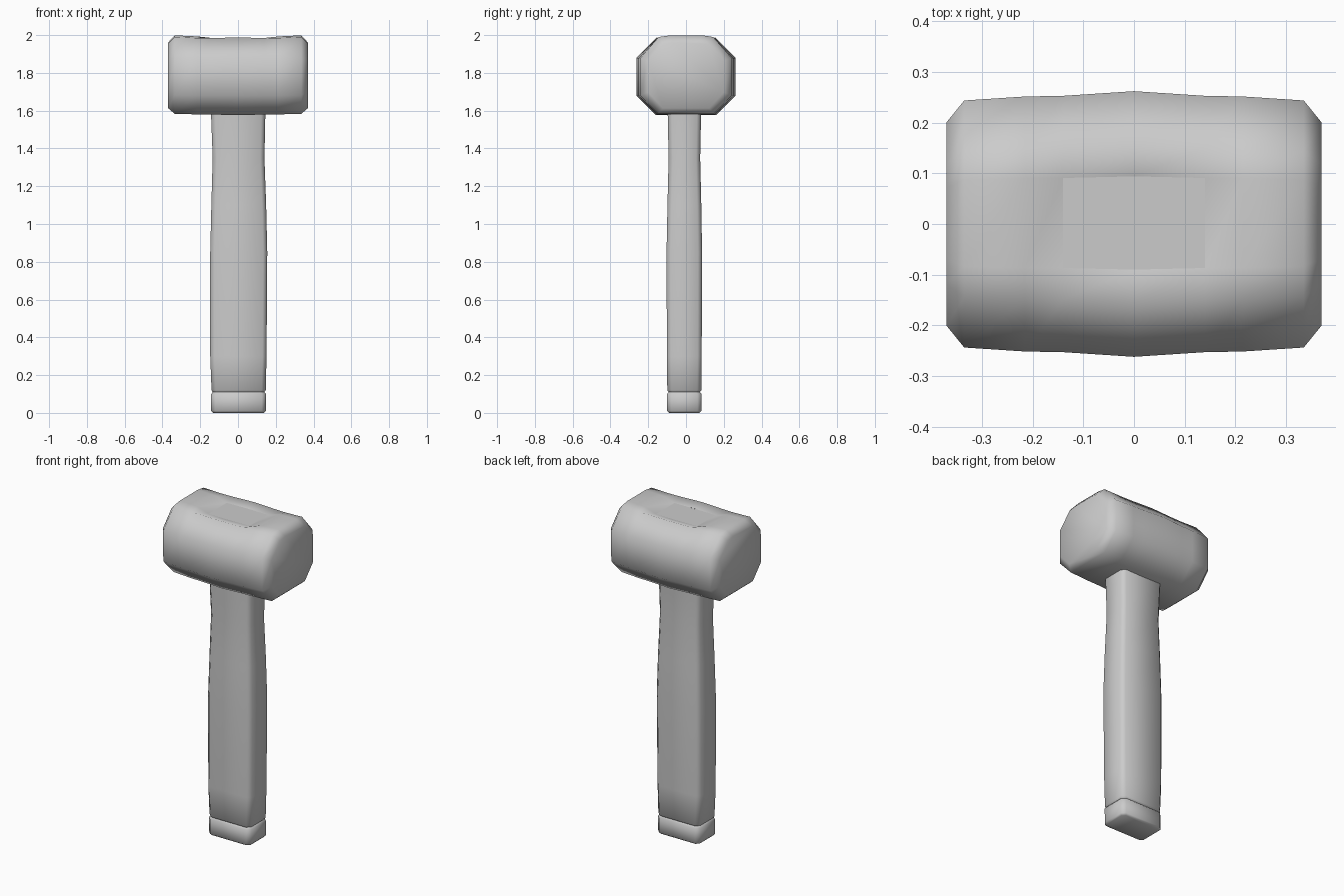
import bpy, bmesh, math

if "Cube" in bpy.data.objects:
    bpy.data.objects.remove(bpy.data.objects["Cube"])


def loft(name, rings, skip=None):
    """Skin a list of equal-length point rings, capping both ends."""
    bm = bmesh.new()
    rows = [[bm.verts.new(p) for p in ring] for ring in rings]
    n = len(rows[0])
    for a, b in zip(rows, rows[1:]):
        for i in range(n):
            j = (i + 1) % n
            bm.faces.new((a[i], a[j], b[j], b[i]))
    bm.faces.new(rows[0][::-1])
    bm.faces.new(rows[-1])
    if skip:
        holes = [f for f in bm.faces if skip(f.calc_center_median())]
        bmesh.ops.delete(bm, geom=holes, context='FACES')
    bmesh.ops.recalc_face_normals(bm, faces=bm.faces[:])
    me = bpy.data.meshes.new(name)
    bm.to_mesh(me)
    bm.free()
    ob = bpy.data.objects.new(name, me)
    bpy.context.collection.objects.link(ob)
    bpy.ops.object.select_all(action='DESELECT')
    ob.select_set(True)
    bpy.context.view_layer.objects.active = ob
    bpy.ops.object.shade_smooth_by_angle(angle=math.radians(62))
    return ob


def rect(z, x0, x1, y0, y1, c):
    """Rectangle with chamfered corners at height z."""
    return [(x0 + c, y0, z), (x1 - c, y0, z), (x1, y0 + c, z), (x1, y1 - c, z),
            (x1 - c, y1, z), (x0 + c, y1, z), (x0, y1 - c, z), (x0, y0 + c, z)]


# Handle: butt with a thin groove, swelling grip, narrow neck, end seen in the head
loft("handle", [rect(*s) for s in [
    (0.0, -0.132, 0.137, -0.090, 0.072, 0.018),
    (0.01, -0.142, 0.147, -0.100, 0.082, 0.022),
    (0.10, -0.142, 0.148, -0.100, 0.082, 0.022),
    (0.11, -0.134, 0.140, -0.092, 0.074, 0.022),
    (0.12, -0.140, 0.147, -0.099, 0.081, 0.022),
    (0.30, -0.147, 0.151, -0.101, 0.083, 0.022),
    (0.85, -0.147, 0.155, -0.103, 0.085, 0.022),
    (1.10, -0.141, 0.149, -0.098, 0.081, 0.022),
    (1.35, -0.134, 0.140, -0.092, 0.075, 0.022),
    (1.59, -0.143, 0.145, -0.097, 0.080, 0.022),
    (1.969, -0.142, 0.142, -0.091, 0.096, 0.002),
]])

# Mallet head: octagonal section lofted along x, bulging at the middle
PROFILE = [(-0.262, -0.11), (-0.262, 0.09), (-0.155, 0.198), (-0.090, 0.207),
           (0.094, 0.207), (0.155, 0.198), (0.262, 0.09), (0.262, -0.11),
           (0.160, -0.212), (-0.160, -0.212)]
MID = 1.789


def head_ring(x, sy, sz):
    ring = []
    for y, z in PROFILE:
        py, pz = y * sy, MID + z * sz
        if abs(y) < 0.1 and abs(x) < 0.15:      # dip around the handle eye
            pz = 1.97
        elif z > 0.15 and abs(x) > 0.3 and sz > 0.9:
            pz = min(2.0, pz + 0.009)
        ring.append((x, py, pz))
    return ring


half = [(0.37, 0.765, 0.83), (0.335, 0.93, 0.97), (0.215, 0.96, 0.985),
        (0.14, 0.965, 0.99)]
stations = [(-x, a, b) for x, a, b in half] + [(0, 1, 1)] + half[::-1]
loft("mallet_head", [head_ring(*s) for s in stations],
     skip=lambda c: abs(c.x) < 0.1 and abs(c.y) < 0.02 and c.z > 1.9)
